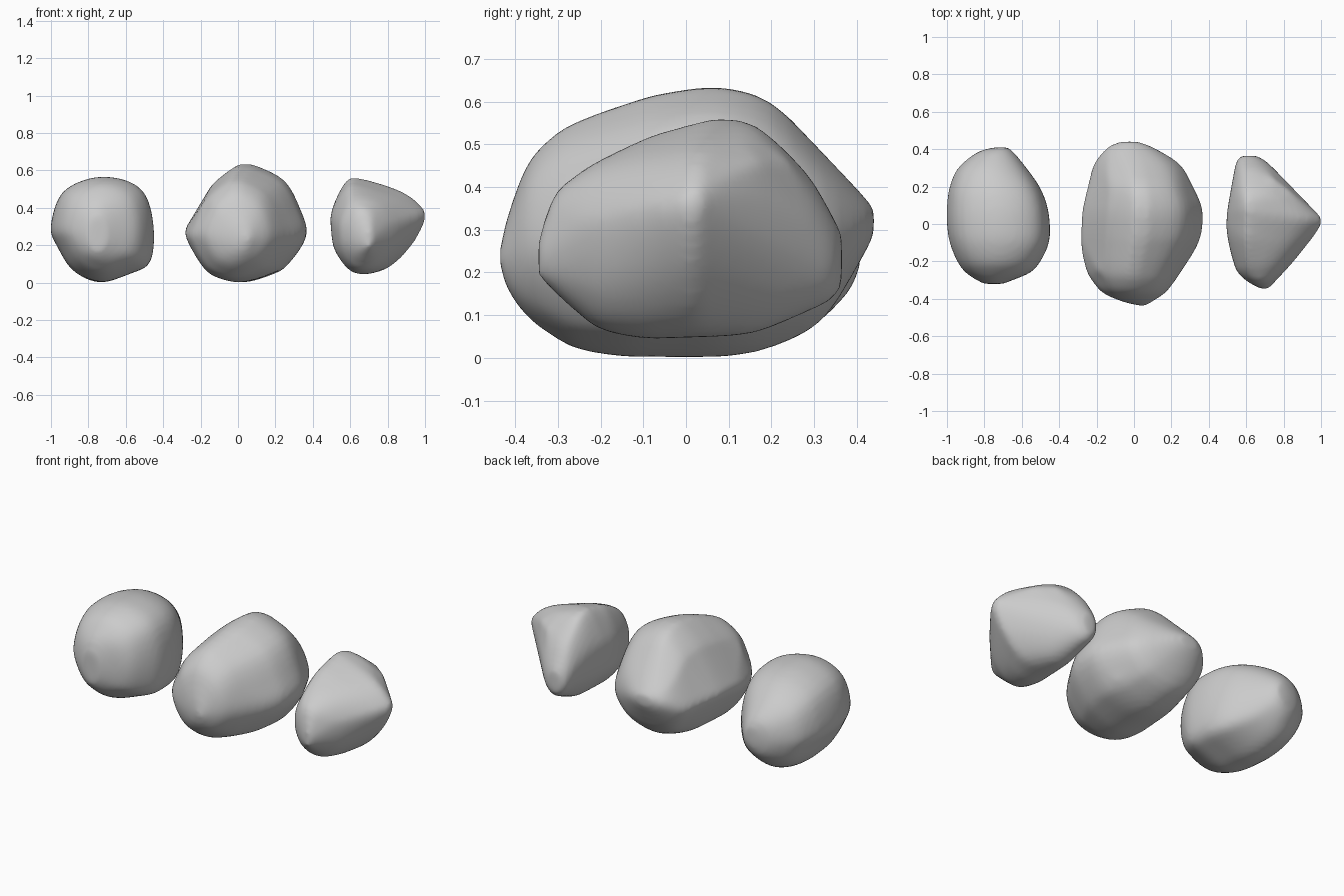
import bpy, bmesh
from math import atan2, cos, sin
from mathutils import Vector

if "Cube" in bpy.data.objects:
    bpy.data.objects.remove(bpy.data.objects["Cube"])


def curve_through(points, steps, closed):
    """Catmull-Rom resampling of points of any dimension."""
    n = len(points)
    pts = [Vector(p) for p in points]
    get = (lambda i: pts[i % n]) if closed else (lambda i: pts[max(0, min(n - 1, i))])
    out = []
    for i in range(n if closed else n - 1):
        a, b, c, d = (get(i + k) for k in (-1, 0, 1, 2))
        for s in range(steps):
            t = s / steps
            out.append(0.5 * (2 * b + (c - a) * t + (2 * a - 5 * b + 4 * c - d) * t * t
                              + (3 * b - a - 3 * c + d) * t ** 3))
    if not closed:
        out.append(pts[-1])
    return out


def make_rock(name, profile, widths, heights, corners=()):
    """Sweep the front outline along y, fitted to the plan and side outlines and
    rounding off towards both ends, then wrap a smooth convex skin around it.
    widths: (y, left x, right x); heights: (bottom z, top z) at the same y;
    corners: extra points where the rock bulges."""
    ring = curve_through(profile, 4, True)
    x0, x1 = min(p[0] for p in ring), max(p[0] for p in ring)
    z0, z1 = min(p[1] for p in ring), max(p[1] for p in ring)
    ring = [((p[0] - x0) / (x1 - x0) * 2 - 1, (p[1] - z0) / (z1 - z0) * 2 - 1)
            for p in ring]
    plan = curve_through(widths, 3, False)
    side = curve_through(heights, 3, False)

    bm = bmesh.new()
    for p in corners:
        bm.verts.new(p)
    biggest = max((p[2] - p[1]) * (s[1] - s[0]) for p, s in zip(plan, side))
    for (y, xl, xr), (zb, zt) in zip(plan, side):
        w = min(1, 1.1 * (xr - xl) * (zt - zb) / biggest)
        for u, v in ring:
            a = atan2(v, u)
            u, v = u * w + cos(a) * (1 - w), v * w + sin(a) * (1 - w)
            bm.verts.new(((xl + xr + u * (xr - xl)) / 2, y, (zb + zt + v * (zt - zb)) / 2))
    hull = bmesh.ops.convex_hull(bm, input=bm.verts[:])
    inner = {v for v in hull["geom_interior"] + hull["geom_unused"]
             if isinstance(v, bmesh.types.BMVert)}
    bmesh.ops.delete(bm, geom=list(inner), context='VERTS')
    bmesh.ops.recalc_face_normals(bm, faces=bm.faces[:])
    mesh = bpy.data.meshes.new(name)
    bm.to_mesh(mesh)
    bm.free()
    obj = bpy.data.objects.new(name, mesh)
    bpy.context.collection.objects.link(obj)
    # even skin, slightly softened
    skin = obj.modifiers.new("skin", 'REMESH')
    skin.mode = 'VOXEL'
    skin.voxel_size = 0.015
    skin.use_smooth_shade = True
    soft = obj.modifiers.new("soften", 'SMOOTH')
    soft.factor = 0.5
    soft.iterations = 6
    return obj


# left rock: rounded, tapering to a raised back
make_rock(
    "left_rock",
    [(-1, .30), (-.94, .48), (-.78, .56), (-.61, .55), (-.495, .47), (-.45, .29),
     (-.47, .11), (-.58, .05), (-.735, .005), (-.88, .07), (-.965, .20)],
    [(-.32, -.80, -.70), (-.30, -.84, -.65), (-.26, -.90, -.555), (-.20, -.945, -.50),
     (-.10, -.985, -.455), (0, -1, -.45), (.10, -1, -.465), (.20, -.985, -.505),
     (.30, -.94, -.575), (.385, -.835, -.645), (.41, -.74, -.68)],
    [(.17, .35), (.135, .41), (.095, .47), (.05, .525), (.01, .56), (.003, .565),
     (.003, .555), (.025, .525), (.075, .465), (.16, .38), (.23, .32)])

# middle rock: largest, broad and angular
make_rock(
    "middle_rock",
    [(-.28, .31), (-.185, .435), (-.15, .525), (-.015, .63), (.04, .633), (.09, .63),
     (.245, .55), (.33, .40), (.365, .255), (.265, .10), (.175, .045), (.03, .005),
     (-.09, .025), (-.18, .08), (-.275, .235)],
    [(-.435, .02, .065), (-.415, -.06, .095), (-.37, -.165, .165), (-.31, -.22, .215),
     (-.25, -.255, .255), (-.14, -.28, .325), (-.05, -.283, .36), (.08, -.275, .365),
     (.20, -.245, .315), (.32, -.215, .245), (.41, -.14, .10), (.44, -.07, .02)],
    [(.21, .26), (.155, .34), (.095, .455), (.05, .52), (.02, .555), (.003, .595),
     (.005, .62), (.003, .633), (.025, .597), (.09, .48), (.23, .385), (.29, .35)],
    [(-.19, -.25, .42), (.25, .15, .10)])

# right rock: flat inner side, pointed outward
make_rock(
    "right_rock",
    [(.495, .295), (.50, .405), (.575, .545), (.655, .565), (.865, .505), (.975, .425),
     (1, .35), (.92, .195), (.785, .07), (.625, .055), (.52, .17)],
    [(-.345, .675, .72), (-.31, .61, .745), (-.26, .555, .80), (-.20, .53, .855),
     (-.10, .505, .935), (-.03, .495, .985), (.025, .495, 1.004), (.08, .50, .955),
     (.17, .515, .87), (.28, .535, .765), (.34, .55, .70), (.365, .58, .65)],
    [(.19, .28), (.155, .38), (.11, .43), (.065, .47), (.045, .515), (.048, .535),
     (.05, .55), (.05, .56), (.06, .545), (.105, .44), (.135, .34), (.17, .29)],
    [(.84, .17, .46), (.75, .24, .46), (.80, -.22, .17)])
